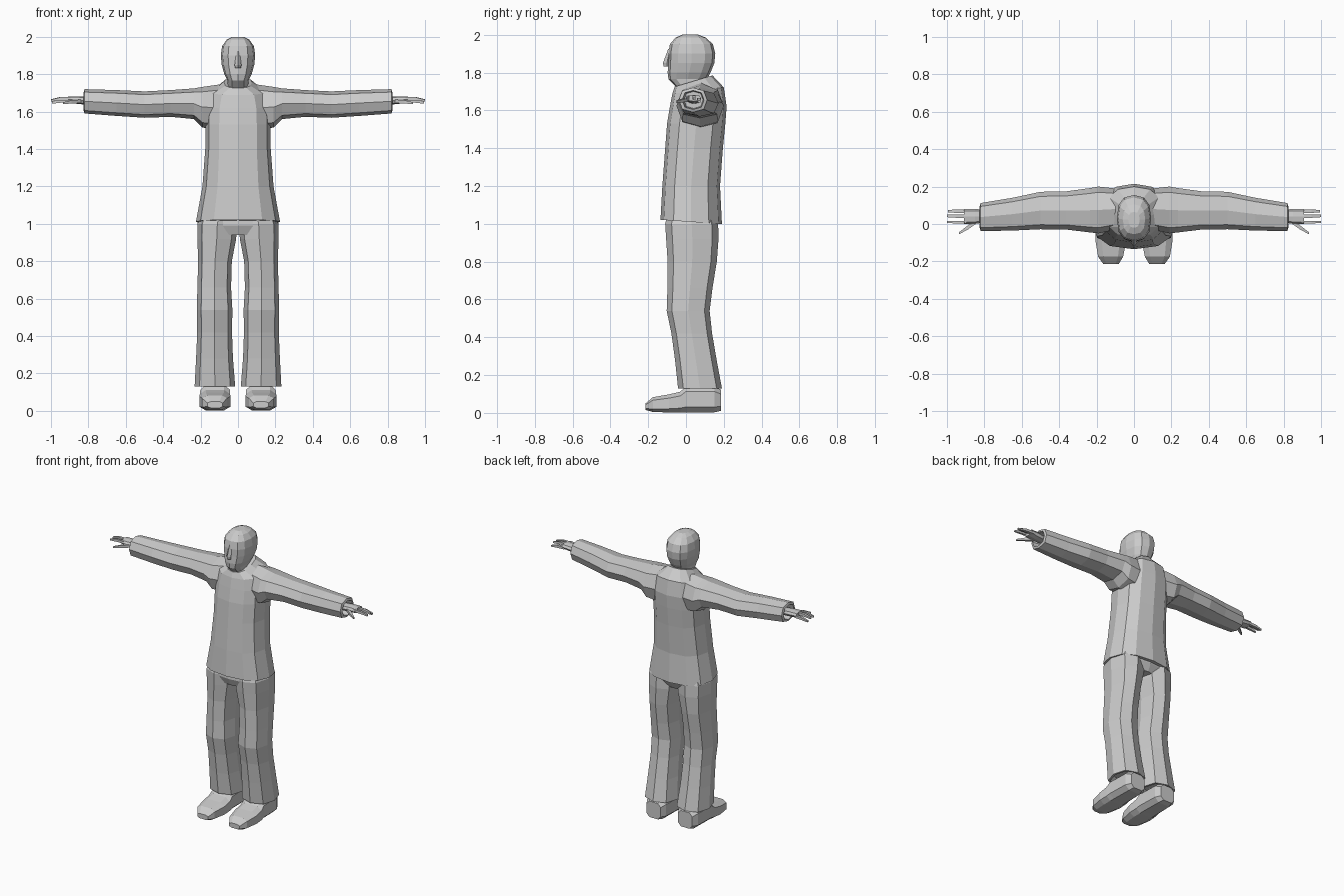
import bpy, bmesh, math


def loft(name, axis, rings, n=10, p=0.8, mirror=False, phase=0.0):
    """Skin rings (pos, u0, u1, v0, v1, tilt along v) along an axis, capped."""
    u, v = [(1, 2), (0, 2), (0, 1)][axis]
    bm = bmesh.new()
    for side in ((1, -1) if mirror else (1,)):
        loops = []
        for pos, u0, u1, v0, v1, *tilt in rings:
            loop = []
            for i in range(n):
                a = 2 * math.pi * (i + phase) / n
                c, s = round(math.cos(a), 6), round(math.sin(a), 6)
                du = math.copysign(abs(c) ** p, c) * (u1 - u0) / 2
                dv = math.copysign(abs(s) ** p, s) * (v1 - v0) / 2
                co = [0, 0, 0]
                co[axis] = pos + (tilt[0] * dv if tilt else 0)
                co[u], co[v] = (u0 + u1) / 2 + du, (v0 + v1) / 2 + dv
                co[0] *= side
                loop.append(bm.verts.new(co))
            loops.append(loop)
        for a, b in zip(loops, loops[1:]):
            for i in range(n):
                j = (i + 1) % n
                bm.faces.new((a[i], a[j], b[j], b[i]))
        bm.faces.new(loops[0])
        bm.faces.new(loops[-1])
    bmesh.ops.recalc_face_normals(bm, faces=bm.faces)
    me = bpy.data.meshes.new(name)
    bm.to_mesh(me)
    bm.free()
    ob = bpy.data.objects.new(name, me)
    bpy.context.collection.objects.link(ob)
    return ob


def union(ob, other):
    """Merge another part into ob so no hidden inner surfaces remain."""
    mod = ob.modifiers.new("union", 'BOOLEAN')
    mod.operation, mod.solver, mod.object = 'UNION', 'EXACT', other
    bpy.context.view_layer.objects.active = ob
    bpy.ops.object.modifier_apply(modifier=mod.name)
    bpy.data.objects.remove(other)


# Loose shirt: body with a tilted collar, plus sleeves with recessed cuffs
shirt = loft("shirt", 2, [
    (1.01, -.225, .225, -.135, .19, -.07),
    (1.2, -.19, .19, -.125, .18),
    (1.4, -.175, .175, -.11, .195),
    (1.53, -.175, .175, -.1, .208),
    (1.62, -.17, .17, -.085, .215),
    (1.705, -.15, .15, -.072, .2, .12),
    (1.755, -.075, .075, -.06, .14, .3)], n=12)
sleeves = loft("sleeves", 0, [
    (.1, -.03, .19, 1.5, 1.745),
    (.19, -.05, .2, 1.515, 1.732),
    (.235, -.045, .192, 1.56, 1.724),
    (.36, -.03, .175, 1.572, 1.715),
    (.5, -.028, .172, 1.567, 1.708),
    (.65, -.035, .14, 1.577, 1.715),
    (.82, -.038, .112, 1.59, 1.72),
    (.825, -.02, .095, 1.605, 1.705),
    (.77, -.01, .09, 1.61, 1.7)], n=8, mirror=True)
union(shirt, sleeves)

# Trousers: two flared legs joined at the hips
trousers = loft("trousers", 2, [
    (1.04, .004, .2, -.1, .16),
    (1.0, .004, .217, -.11, .17),
    (.92, .01, .217, -.105, .172),
    (.8, .033, .213, -.097, .163),
    (.66, .037, .217, -.098, .14),
    (.54, .03, .22, -.102, .125),
    (.42, .032, .218, -.077, .138),
    (.28, .027, .224, -.058, .162),
    (.13, .015, .232, -.042, .19),
    (.13, .03, .217, -.027, .175),
    (.18, .035, .21, -.02, .165)], n=8, mirror=True)
hips = loft("hips", 2, [
    (1.045, -.2, .2, -.1, .158),
    (.99, -.19, .19, -.105, .165),
    (.94, -.12, .12, -.085, .14)], n=12, p=.65)
union(trousers, hips)

# Shoes
loft("shoes", 1, [
    (-.215, .08, .165, .015, .05),
    (-.175, .055, .195, .003, .085),
    (-.09, .037, .21, 0, .1),
    (-.03, .038, .208, 0, .115),
    (0, .04, .205, 0, .145),
    (.15, .045, .2, 0, .145),
    (.185, .065, .18, .008, .125)], n=8, p=.6, phase=.5, mirror=True)

# Head and neck
loft("head", 2, [
    (1.70, -.055, .055, -.03, .1),
    (1.765, -.055, .055, -.093, .11),
    (1.80, -.073, .073, -.097, .13),
    (1.85, -.087, .087, -.094, .15),
    (1.90, -.092, .092, -.094, .155),
    (1.95, -.085, .085, -.085, .142),
    (1.985, -.06, .06, -.055, .105),
    (2.0, -.03, .03, -.02, .065)], n=12)
loft("nose", 2, [
    (1.925, -.008, .008, -.094, -.075),
    (1.85, -.018, .018, -.122, -.08),
    (1.832, -.016, .016, -.118, -.08)], n=4, p=1)

# Hands: palm, fingers and thumb
loft("palms", 0, [
    (.77, .01, .075, 1.635, 1.675),
    (.85, .002, .08, 1.64, 1.682),
    (.91, 0, .08, 1.648, 1.682)], n=8, mirror=True)
for name, y0, y1, z, tip in (("index_fingers", 0, .02, 1.67, 1.0),
                             ("middle_fingers", .03, .054, 1.672, 1.0),
                             ("ring_fingers", .056, .08, 1.658, .995)):
    loft(name, 0, [(.895, y0, y1, z - .012, z + .01),
                   (.95, y0, y1, z - .014, z + .01),
                   (tip, y0 + .004, y1 - .002, z - .018, z - .004)],
         n=4, p=.9, phase=.5, mirror=True)
loft("thumbs", 0, [
    (.84, 0, .035, 1.642, 1.668),
    (.89, -.035, -.005, 1.64, 1.664),
    (.935, -.056, -.042, 1.638, 1.652)], n=4, p=.9, phase=.5, mirror=True)
